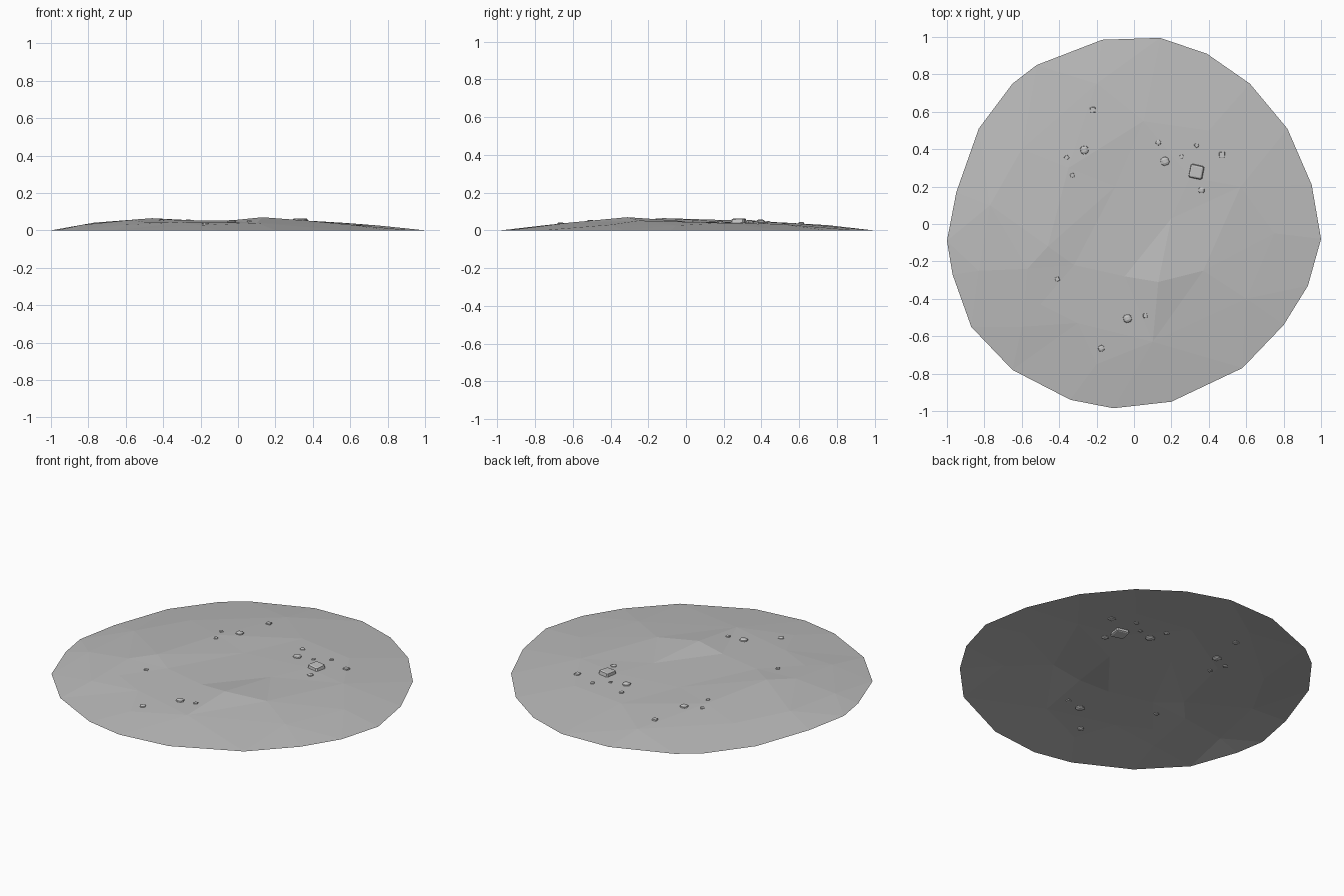
import bpy
import bmesh
import math
import random
from mathutils import Vector, Matrix
from mathutils.bvhtree import BVHTree
from mathutils.geometry import delaunay_2d_cdt

cube = bpy.data.objects.get("Cube")
if cube:
    bpy.data.objects.remove(cube, do_unlink=True)
random.seed(4)


def make_material(name, colour):
    material = bpy.data.materials.new(name)
    material.use_nodes = True
    material.diffuse_color = colour
    material.node_tree.nodes["Principled BSDF"].inputs["Base Color"].default_value = colour
    return material


def make_object(name, bm, material):
    mesh = bpy.data.meshes.new(name)
    bm.to_mesh(mesh)
    bm.free()
    mesh.materials.append(material)
    obj = bpy.data.objects.new(name, mesh)
    bpy.context.collection.objects.link(obj)
    return obj


ground_grey = make_material("ground grey", (0.5, 0.5, 0.5, 1))
stone_grey = make_material("stone grey", (0.55, 0.55, 0.55, 1))

# Ground rim, lying flat at height zero
rim = [(-.17, .985), (-.52, .85), (-.65, .75), (-.83, .51), (-.95, .17), (-1, -.09),
       (-.97, -.27), (-.87, -.55), (-.65, -.78), (-.34, -.94), (-.11, -.985), (.2, -.95),
       (.58, -.77), (.8, -.54), (.93, -.33), (1, -.08), (.95, .21), (.82, .51),
       (.62, .75), (.39, .91), (.14, .995)]

# Low hills and hollows inside the rim
hills = [(-.77, .1, .041), (-.83, -.25, .03), (-.57, -.24, .056), (-.46, -.12, .065),
         (-.32, -.22, .055), (-.5, -.43, .044), (-.3, -.53, .043), (-.05, -.28, .052),
         (.13, -.31, .07), (.37, -.25, .052), (.57, .2, .04), (.2, .03, .046),
         (-.1, .2, .046), (.05, .55, .04), (.4, .5, .034), (-.6, .4, .036),
         (-.35, .3, .052), (.6, -.4, .03), (.1, -.63, .04), (-.2, -.75, .027),
         (-.6, -.55, .03), (.75, -.05, .026), (-.2, .75, .028), (.3, .25, .044)]


def build_ground():
    points = [Vector((x, y, 0)) for x, y in rim] + [Vector(p) for p in hills]
    count = len(rim)
    border = [(i, (i + 1) % count) for i in range(count)]
    flat, _, faces, sources, _, _ = delaunay_2d_cdt(
        [p.xy for p in points], border, [], 1, 1e-5)
    bm = bmesh.new()
    verts = [bm.verts.new((p.x, p.y, points[source[0]].z))
             for p, source in zip(flat, sources)]
    for face in faces:
        bm.faces.new([verts[i] for i in face])
    for face in bm.faces:
        face.normal_update()
        if face.normal.z < 0:
            face.normal_flip()
    tree = BVHTree.FromBMesh(bm)
    make_object("ground", bm, ground_grey)
    return tree


def build_stone(name, x, y, radius, turn, rounded, surface):
    """A chipped block, half sunk into the ground."""
    bm = bmesh.new()
    bmesh.ops.create_cube(bm, size=2)
    for vert in bm.verts:
        taper = 0.8 if vert.co.z > 0 else 1
        vert.co.x *= taper * random.uniform(0.85, 1)
        vert.co.y *= taper * random.uniform(0.85, 1)
        vert.co.z *= random.uniform(0.8, 1)
    if rounded:
        bmesh.ops.bevel(bm, geom=bm.edges[:], offset=0.4, segments=1, affect='EDGES')
    else:
        bmesh.ops.bevel(bm, geom=bm.edges[:], offset=0.15, segments=1, affect='EDGES')
    hit = surface.ray_cast(Vector((x, y, 1)), Vector((0, 0, -1)))[0]
    size = Matrix.Diagonal((radius, radius, radius * 0.5, 1))
    bm.transform(Matrix.Translation(hit) @ Matrix.Rotation(math.radians(turn), 4, 'Z') @ size)
    make_object(name, bm, stone_grey)


surface = build_ground()

# Square chips: x, y, half width, turn in degrees
chips = [(-.22, .61, .017, 5), (-.36, .355, .013, 40), (-.33, .26, .013, 20),
         (.255, .36, .011, 15), (.335, .42, .013, 30), (.47, .37, .018, 3),
         (-.41, -.295, .013, 20), (.06, -.49, .013, 10)]
for number, (x, y, radius, turn) in enumerate(chips):
    build_stone(f"chip_{number}", x, y, radius, turn, False, surface)

# Rounded pebbles
pebbles = [(-.265, .395, .025, 10), (.13, .435, .016, 35), (.165, .335, .026, 20),
           (.36, .18, .019, 0), (-.035, -.505, .025, 15), (-.175, -.665, .019, 30)]
for number, (x, y, radius, turn) in enumerate(pebbles):
    build_stone(f"pebble_{number}", x, y, radius, turn, True, surface)

# Largest stone
build_stone("large_stone", .335, .28, .045, -12, False, surface)
